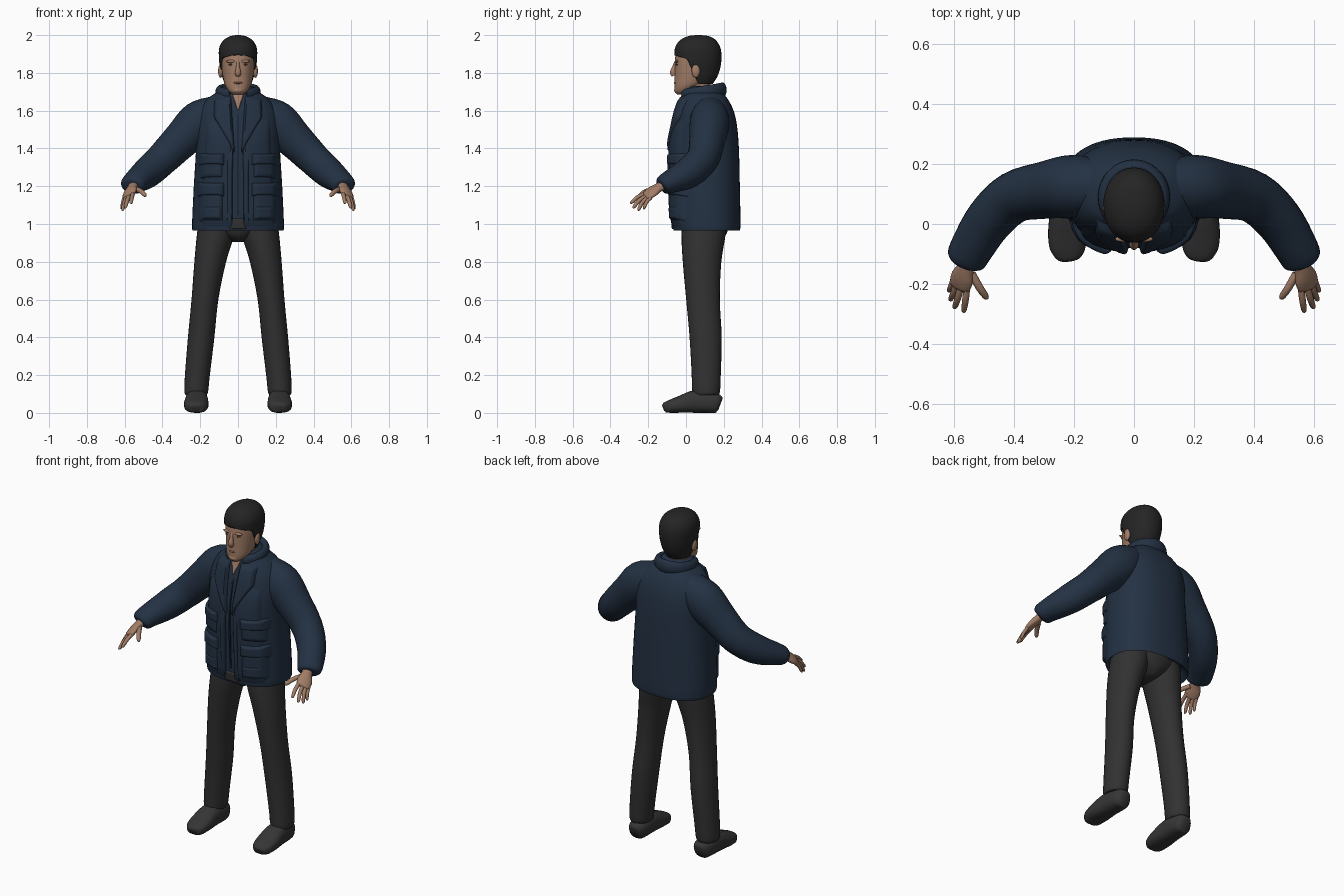
import bpy, bmesh, math
from mathutils import Vector, Matrix
from mathutils.bvhtree import BVHTree

cube = bpy.data.objects.get("Cube")
if cube:
    bpy.data.objects.remove(cube)


def material(name, r, g, b):
    m = bpy.data.materials.new(name)
    m.use_nodes = True
    m.diffuse_color = (r, g, b, 1)
    m.node_tree.nodes["Principled BSDF"].inputs["Base Color"].default_value = (r, g, b, 1)
    return m


NAVY = material("navy cloth", .017, .031, .056)
SEAM = material("dark navy seam", .010, .018, .034)
CHARCOAL = material("charcoal trousers", .031, .031, .031)
SHOE = material("shoe leather", .036, .036, .036)
HAIR = material("dark hair", .018, .018, .018)
SKIN = material("skin", .36, .205, .135)
LIP = material("lip", .29, .14, .10)
EYE = material("eye shadow", .11, .06, .045)


def add(name, bm, mat, mirror=False, angle=50):
    """Turn a bmesh into a smooth object; mirrored parts get a left and a right copy."""
    for s in ((1, -1) if mirror else (1,)):
        b = bm.copy()
        b.transform(Matrix.Diagonal((s, 1, 1, 1)))
        bmesh.ops.recalc_face_normals(b, faces=b.faces)
        title = ("left_" if s > 0 else "right_") + name if mirror else name
        me = bpy.data.meshes.new(title)
        b.to_mesh(me)
        b.free()
        me.materials.append(mat)
        ob = bpy.data.objects.new(title, me)
        bpy.context.collection.objects.link(ob)
        bpy.ops.object.select_all(action='DESELECT')
        ob.select_set(True)
        bpy.context.view_layer.objects.active = ob
        bpy.ops.object.shade_smooth_by_angle(angle=math.radians(angle))
    return ob


def spline(pts, steps):
    """Catmull-Rom interpolation over tuples."""
    out = []
    for i in range(len(pts) - 1):
        quad = [pts[max(i - 1, 0)], pts[i], pts[i + 1], pts[min(i + 2, len(pts) - 1)]]
        for k in range(steps):
            t = k / steps
            out.append([b + .5 * t * (c - a + t * (2*a - 5*b + 4*c - d + t * (3*(b - c) + d - a)))
                        for a, b, c, d in zip(*quad)])
    return out + [list(pts[-1])]


def loft(pts, sides=28, power=2, ref=(0, 1, 0), flat=False, steps=4):
    """Skin ellipses (x, y, z, rx, ry) along a path; flat keeps the rings level."""
    bm = bmesh.new()
    path = spline(pts, steps)
    rings = []
    for i, p in enumerate(path):
        c = Vector(p[:3])
        t = Vector(path[min(i + 1, len(path) - 1)][:3]) - Vector(path[max(i - 1, 0)][:3])
        t = Vector((0, 0, 1)) if flat else t.normalized()
        u = Vector(ref).cross(t).normalized()
        v = t.cross(u)
        ring = []
        for k in range(sides):
            a = 2 * math.pi * k / sides
            x, y = math.cos(a), math.sin(a)
            x = math.copysign(abs(x) ** (2 / power), x)
            y = math.copysign(abs(y) ** (2 / power), y)
            ring.append(bm.verts.new(c + u * x * abs(p[3]) + v * y * abs(p[4])))
        rings.append(ring)
    for a, b in zip(rings, rings[1:]):
        for k in range(sides):
            j = (k + 1) % sides
            bm.faces.new((a[k], a[j], b[j], b[k]))
    bm.faces.new(rings[0])
    bm.faces.new(rings[-1])
    return bm


def level(rows, **kw):
    """Loft of level rings centred on x = 0, rows of (z, y, rx, ry)."""
    return loft([(0, y, z, rx, ry) for z, y, rx, ry in rows], flat=True, **kw)


def ball(centre, radii):
    bm = bmesh.new()
    bmesh.ops.create_uvsphere(bm, u_segments=20, v_segments=12, radius=1)
    bm.transform(Matrix.Translation(centre) @ Matrix.Diagonal((*radii, 1)))
    return bm


# Jacket body
body = level([(1.01, .11, .2, .14), (.97, .11, .232, .168), (.99, .11, .243, .178),
              (1.2, .105, .234, .18), (1.4, .1, .222, .18), (1.52, .105, .222, .165),
              (1.6, .105, .205, .147), (1.66, .1, .165, .122), (1.7, .09, .11, .1),
              (1.73, .085, .08, .08)], power=2.35, sides=48)
surface = BVHTree.FromBMesh(body)
add("jacket_body", body, NAVY)


def patch(corners, thick, n=16, rim=.12):
    """Padded cloth panel laid on the jacket front; corners are (x, z) in order."""
    bm = bmesh.new()
    a, b, c, d = [Vector(p) for p in corners]
    grid = []
    for i in range(n + 1):
        for j in range(n + 1):
            u, v = i / n, j / n
            p = a.lerp(b, u).lerp(d.lerp(c, u), v)
            hit = surface.ray_cast(Vector((p.x, -1, p.y)), Vector((0, 1, 0)))[0]
            edge = min(u, 1 - u, v, 1 - v)
            lift = thick * min(1, edge / rim) ** .5 if edge > 0 else -.004
            grid.append(bm.verts.new((p.x, (hit.y if hit else .1) - lift, p.y)))
    for i in range(n):
        for j in range(n):
            k = i * (n + 1) + j
            bm.faces.new((grid[k], grid[k + 1], grid[k + n + 2], grid[k + n + 1]))
    return bm


def box(x0, x1, z0, z1):
    return [(x0, z0), (x1, z0), (x1, z1), (x0, z1)]


# Jacket front: panels, lapels, pockets and flaps
add("front_panel", patch([(.03, .975), (.2, .975), (.17, 1.56), (.03, 1.56)], .014), NAVY, True)
add("front_edge", patch([(.03, .972), (.06, .972), (.06, 1.42), (.026, 1.42)], .021, rim=.3), NAVY, True)
add("lapel", patch([(.015, 1.36), (.13, 1.57), (.125, 1.665), (.038, 1.69)], .024), NAVY, True)
for name, zone, thick in (("chest_pocket", box(.075, .205, 1.24, 1.35), .024),
                          ("chest_flap", box(.068, .212, 1.31, 1.375), .032),
                          ("hip_pocket", box(.075, .21, 1.01, 1.19), .026),
                          ("hip_flap", box(.068, .218, 1.145, 1.22), .034),
                          ("hip_welt", box(.08, .2, 1.02, 1.1), .032)):
    add(name, patch(zone, thick, rim=.2), NAVY, True)
add("zip_strip", patch(box(-.006, .006, 1.03, 1.6), .006), SEAM)
add("trouser_fly", patch([(-.045, .971), (.045, .971), (.03, 1.03), (-.03, 1.03)], .009), CHARCOAL)
add("open_throat", patch([(-.002, 1.6), (.002, 1.6), (.036, 1.7), (-.036, 1.7)], .009), SKIN)

# Collar, open at the throat
arc = []
for k in range(-8, 9):
    a = k / 8 * 2.75
    arc.append((.098 * math.sin(a), .09 + .103 * math.cos(a), 1.698 + .012 * math.cos(a),
                .022, .04 - .012 * abs(k) / 8))
add("collar", loft(arc, ref=(0, 0, 1), sides=16, steps=2), NAVY)

# Sleeves
add("sleeve", loft([(.1, .125, 1.6, .085, .085), (.2, .125, 1.54, .105, .115),
                    (.3, .112, 1.445, .095, .1), (.4, .088, 1.345, .086, .088),
                    (.48, .015, 1.272, .08, .082), (.54, -.08, 1.225, .072, .062),
                    (.557, -.118, 1.207, .066, .052), (.562, -.13, 1.2, .05, .038)],
                   ref=(0, 0, 1)), NAVY, True)

# Hands: palm, then fingers from knuckle to tip
add("palm", loft([(.545, -.1, 1.215, .03, .024), (.56, -.145, 1.193, .03, .022),
                  (.572, -.18, 1.17, .042, .02), (.58, -.208, 1.15, .038, .015),
                  (.582, -.216, 1.145, .025, .008)], ref=(.4, .1, 1), sides=16), SKIN, True)
for name, root, tip, r in (("thumb", (.54, -.165, 1.185), (.488, -.25, 1.15), .013),
                           ("index_finger", (.555, -.205, 1.165), (.567, -.295, 1.11), .011),
                           ("middle_finger", (.575, -.205, 1.152), (.598, -.282, 1.085), .011),
                           ("ring_finger", (.59, -.198, 1.145), (.612, -.255, 1.072), .0105),
                           ("little_finger", (.602, -.185, 1.14), (.617, -.225, 1.08), .0095)):
    a, b = Vector(root), Vector(tip)
    mid = a.lerp(b, .5) + Vector((0, -.004, .006))
    rows = [(*a, r, r), (*mid, r, r), (*a.lerp(b, .9), r * .8, r * .8), (*b, r * .3, r * .3)]
    add(name, loft(rows, ref=(0, 0, 1), sides=10, steps=3), SKIN, True)

# Trousers
add("trouser_seat", level([(.905, .1, .03, .07), (.94, .1, .1, .11), (1.0, .1, .18, .128),
                           (1.1, .1, .2, .13)]), CHARCOAL)
add("trouser_leg", loft([(.222, .105, .095, .056, .066), (.221, .106, .115, .063, .074),
                         (.215, .107, .2, .066, .077), (.195, .104, .4, .07, .085),
                         (.175, .09, .6, .071, .089), (.147, .085, .8, .084, .102),
                         (.117, .093, .95, .1, .117), (.1, .1, 1.08, .1, .115)],
                        flat=True), CHARCOAL, True)

# Shoes, flattened on the ground
shoe = loft([(.216, .182, .045, .03, .035), (.216, .165, .05, .047, .05),
             (.217, .12, .055, .057, .055), (.219, .05, .06, .06, .06),
             (.221, -.03, .045, .065, .045), (.222, -.085, .034, .058, .034),
             (.224, -.112, .028, .04, .026), (.224, -.12, .025, .02, .014)],
            ref=(0, 0, 1), power=2.5)
for v in shoe.verts:
    v.co.z = max(v.co.z, 0) if v.co.y > -.08 or v.co.z > .02 else v.co.z * .8
add("shoe", shoe, SHOE, True)

# Neck and head
add("neck", level([(1.62, .07, .066, .066), (1.7, .06, .062, .066), (1.78, .06, .062, .068)]), SKIN)
add("head", level([(1.685, -.025, .022, .02), (1.7, -.015, .045, .043), (1.73, .01, .066, .07),
                   (1.77, .04, .078, .1), (1.82, .056, .086, .116), (1.87, .06, .089, .119),
                   (1.92, .065, .088, .112), (1.96, .07, .07, .085), (1.985, .07, .03, .04)],
                  power=2.15, sides=36), SKIN)
add("ear", ball((.092, .052, 1.81), (.013, .022, .036)), SKIN, True)
add("nose", loft([(0, -.054, 1.862, .008, .006), (0, -.062, 1.83, .01, .012),
                  (0, -.068, 1.803, .016, .017), (0, -.062, 1.787, .014, .014)], sides=14), SKIN)
add("brow", ball((.035, -.05, 1.861), (.028, .01, .008)), SKIN, True)
add("eye", ball((.034, -.047, 1.844), (.017, .008, .005)), EYE, True)
add("mouth", ball((0, -.055, 1.747), (.024, .009, .006)), LIP)
add("chin", ball((0, -.045, 1.708), (.03, .018, .018)), SKIN)

# Hair: a shell over the skull, cut away along the fringe and in front of the ears
hair = level([(1.74, .062, .07, .078), (1.78, .062, .084, .104), (1.83, .061, .096, .121),
              (1.88, .063, .101, .125), (1.93, .062, .1, .121), (1.97, .063, .08, .098),
              (1.993, .066, .045, .06), (2.0, .066, .012, .015)], power=2.1, sides=40)
cuts = [(Vector((0, -.06, 1.893)), Vector((0, .3, 1))), (Vector((0, .012, 1.86)), Vector((0, 1, .45)))]
for co, no in cuts:
    bmesh.ops.bisect_plane(hair, geom=hair.verts[:] + hair.edges[:] + hair.faces[:],
                           plane_co=co, plane_no=no)
gone = [f for f in hair.faces if all((f.calc_center_median() - co).dot(no) < 0 for co, no in cuts)]
bmesh.ops.delete(hair, geom=gone, context='FACES')
shell = add("hair", hair, HAIR)
thickness = shell.modifiers.new("thickness", 'SOLIDIFY')
thickness.thickness = .012
